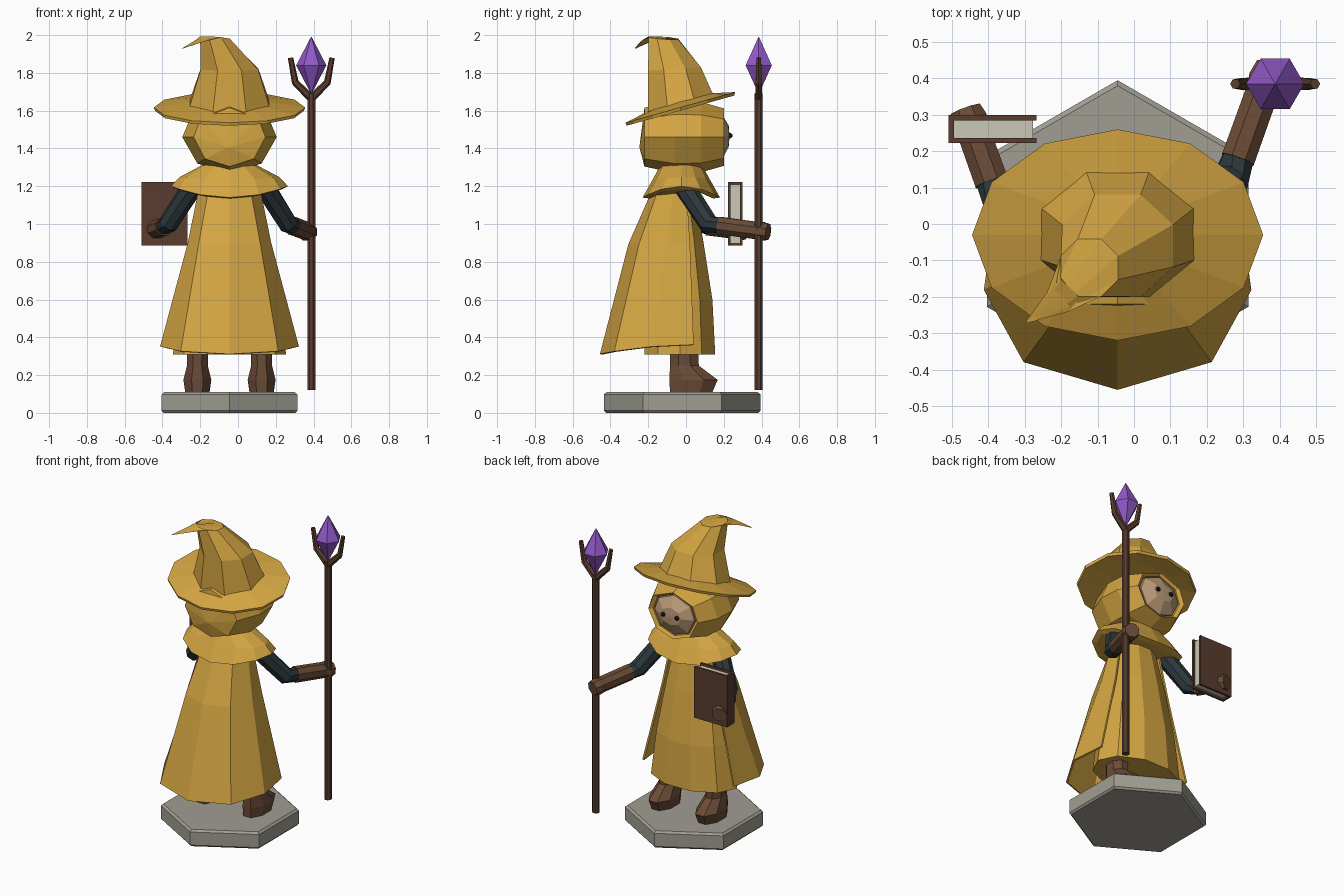
import bpy, bmesh
from math import sin, cos, pi
from mathutils import Vector

if "Cube" in bpy.data.objects:
    bpy.data.objects.remove(bpy.data.objects["Cube"], do_unlink=True)

CX = -0.045  # the figure's own centre line


def material(name, rgb):
    m = bpy.data.materials.new(name)
    m.use_nodes = True
    m.diffuse_color = (*rgb, 1)
    m.node_tree.nodes["Principled BSDF"].inputs["Base Color"].default_value = (*rgb, 1)
    return m


GOLD = material("gold cloth", (0.66, 0.38, 0.055))
STONE = material("grey stone", (0.35, 0.34, 0.29))
LEATHER = material("brown leather", (0.145, 0.069, 0.037))
WOOD = material("dark brown", (0.1, 0.046, 0.026))
SLEEVE = material("dark teal cloth", (0.026, 0.039, 0.045))
PURPLE = material("purple crystal", (0.29, 0.1, 0.58))
SKIN = material("skin", (0.5, 0.33, 0.19))
PAPER = material("paper", (0.6, 0.57, 0.48))
BLACK = material("black", (0.012, 0.012, 0.012))


def finish(name, bm, mat):
    bmesh.ops.recalc_face_normals(bm, faces=bm.faces[:])
    mesh = bpy.data.meshes.new(name)
    bm.to_mesh(mesh)
    bm.free()
    mesh.materials.append(mat)
    ob = bpy.data.objects.new(name, mesh)
    bpy.context.scene.collection.objects.link(ob)
    return ob


def loft(name, rings, mat, cyclic=True, caps=True, joined=False):
    """Skin a list of equal-length point rings."""
    bm = bmesh.new()
    vs = [[bm.verts.new(p) for p in r] for r in rings]
    n = len(vs[0])
    pairs = list(zip(vs, vs[1:])) + ([(vs[-1], vs[0])] if joined else [])
    for a, b in pairs:
        for i in range(n if cyclic else n - 1):
            j = (i + 1) % n
            bm.faces.new((a[i], a[j], b[j], b[i]))
    if caps:
        bm.faces.new(vs[0])
        bm.faces.new(vs[-1])
    return finish(name, bm, mat)


def ring(x, y, z, rx, ry, n=8, phase=0.0, tx=0.0, ty=0.0):
    """Horizontal polygon, optionally tilted along x and y."""
    pts = []
    for i in range(n):
        a = phase + 2 * pi * i / n
        dx, dy = rx * cos(a), ry * sin(a)
        pts.append((x + dx, y + dy, z + tx * dx + ty * dy))
    return pts


def tube(name, path, radii, mat, n=8):
    path = [Vector(p) for p in path]
    rings = []
    for i, p in enumerate(path):
        d = path[min(i + 1, len(path) - 1)] - path[max(i - 1, 0)]
        q = d.to_track_quat('Z', 'Y')
        rings.append([p + q @ Vector(v) for v in
                      ring(0, 0, 0, radii[i], radii[i], n, pi / n)])
    return loft(name, rings, mat)


def box(name, lo, hi, mat):
    rings = [[(lo[0], lo[1], z), (hi[0], lo[1], z), (hi[0], hi[1], z), (lo[0], hi[1], z)]
             for z in (lo[2], hi[2])]
    return loft(name, rings, mat)


# Hexagonal stand with bevelled rims
loft("stand", [ring(CX, -0.02, z, r, r, 6, pi / 2) for z, r in
               ((0, 0.403), (0.012, 0.415), (0.098, 0.415), (0.11, 0.4))], STONE)

# Boots: half width, heel y and toe y at each height
BOOT = ((0.11, 0.07, -0.085, 0.14), (0.175, 0.08, -0.088, 0.168),
        (0.25, 0.06, -0.085, 0.068), (0.45, 0.062, -0.085, 0.06))
for side, s in (("left", 1), ("right", -1)):
    loft(side + "_boot", [ring(CX + s * 0.17, (a + b) / 2, z, w, (b - a) / 2 * 1.08, 8, pi / 8)
                          for z, w, a, b in BOOT], LEATHER)

# Robe under the cape
ROBE = ((0.31, 0.3, -0.22, 0.155), (0.6, 0.26, -0.21, 0.14),
        (0.92, 0.2, -0.16, 0.09), (1.24, 0.13, -0.12, 0.03))
loft("robe", [ring(CX, (a + b) / 2, z, w, (b - a) / 2 * 1.05, 10, pi / 10 + pi / 2)
              for z, w, a, b in ROBE], GOLD)

# Cape, open at the chest: half profile mirrored across the centre line
CAPE = (((0.33, 0.04, 0.36), (0.362, -0.18, 0.35), (0.255, -0.375, 0.325), (0, -0.45, 0.31)),
        ((0.2, 0.02, 0.9), (0.215, -0.1, 0.9), (0.16, -0.245, 0.89), (0, -0.3, 0.89)),
        ((0.14, 0.0, 1.22), (0.15, -0.06, 1.22), (0.1, -0.13, 1.22), (0, -0.155, 1.22)))
rows = []
for half in CAPE:
    rows.append([(CX + x, y, z) for x, y, z in half] +
                [(CX - x, y, z) for x, y, z in reversed(half[:-1])])
cape = loft("cape", rows, GOLD, cyclic=False, caps=False)
mod = cape.modifiers.new("thickness", 'SOLIDIFY')
mod.thickness = 0.012
mod.offset = 0

# Shoulder collar, drooping at chest and back
collar = []
for z, rx, ry, droop in ((1.185, 0.28, 0.17, 0.05), (1.2, 0.31, 0.205, 0.06),
                         (1.248, 0.265, 0.15, 0.01), (1.33, 0.11, 0.1, 0)):
    collar.append([(x, y, h - droop * ((y + 0.025) / ry) ** 2)
                   for x, y, h in ring(CX, -0.025, z, rx, ry, 12)])
loft("collar", collar, GOLD)

# Hood: cross-section scaled along the depth of the head
SECTION = ((0, -0.19), (0.17, -0.14), (0.25, 0.0), (0.2, 0.12), (0, 0.19),
           (-0.2, 0.12), (-0.25, 0.0), (-0.17, -0.14))


def head_ring(y, sx, sz, z=1.46):
    return [(CX + x * sx, y, z + h * sz) for x, h in SECTION]


loft("hood", [head_ring(-0.245, 0.05, 0.05, 1.41), head_ring(-0.22, 0.76, 0.82),
              head_ring(-0.06, 1, 1), head_ring(0.08, 0.97, 0.98),
              head_ring(0.2, 0.72, 0.8), head_ring(0.185, 0.62, 0.72),
              head_ring(0.1, 0.6, 0.7)], GOLD)
loft("face", [head_ring(0.09, 0.6, 0.7), head_ring(0.185, 0.58, 0.68),
              head_ring(0.226, 0.3, 0.3, 1.465), head_ring(0.23, 0.05, 0.05, 1.465)], SKIN)
for side, s in (("left", 1), ("right", -1)):
    bm = bmesh.new()
    bmesh.ops.create_icosphere(bm, subdivisions=1, radius=0.016)
    bmesh.ops.translate(bm, verts=bm.verts[:], vec=(CX + s * 0.05, 0.232, 1.468))
    finish(side + "_eye", bm, BLACK)

# Hat: tilted brim and a crooked crown with a curled tip
loft("hat_brim", [ring(CX, -0.03, z, rx, ry, 12, 0, 0, 0.28) for z, rx, ry in
                  ((1.625, 0.19, 0.15), (1.6, 0.395, 0.285), (1.617, 0.4, 0.29),
                   (1.65, 0.19, 0.15))], GOLD, caps=False, joined=True)
loft("hat_crown", [
    ring(CX, -0.025, 1.625, 0.233, 0.19, 8, pi / 8, 0, 0.25),
    ring(CX, -0.06, 1.82, 0.165, 0.152, 8, pi / 8, 0, 0.05),
    ring(-0.122, -0.12, 1.985, 0.085, 0.085, 8, pi / 8, -0.08, -0.08),
    ring(-0.2, -0.205, 1.972, 0.043, 0.04, 8, pi / 8, 0.35, 0.35),
    ring(-0.293, -0.268, 1.93, 0.004, 0.004, 8, pi / 8)], GOLD)

# Arms: sleeve from shoulder past the elbow, then a long glove
ARMS = {"left": ((0.14, -0.01, 1.2), (0.265, 0.12, 1.0), (0.29, 0.19, 0.99), (0.378, 0.435, 0.957)),
        "right": ((-0.24, -0.01, 1.2), (-0.37, 0.075, 1.0), (-0.395, 0.125, 0.985), (-0.463, 0.315, 0.96))}
for side, (shoulder, elbow, wrist, hand) in ARMS.items():
    tube(side + "_sleeve", (shoulder, elbow, wrist), (0.056, 0.053, 0.045), SLEEVE)
    a, b = Vector(wrist), Vector(hand)
    tube(side + "_glove", (a.lerp(b, -0.05), a.lerp(b, 0.75), a.lerp(b, 0.85), b),
         (0.05, 0.049, 0.054, 0.046), LEATHER)

# Staff with a forked head
SX, SY = 0.388, 0.385
tube("staff", ((SX, SY, 0.12), (SX, SY, 1.69)), (0.023, 0.023), WOOD)
for side, s in (("left", 1), ("right", -1)):
    tube(side + "_prong", ((SX, SY, 1.665), (SX + s * 0.085, SY, 1.75),
                           (SX + s * 0.11, SY, 1.88)), (0.022, 0.019, 0.014), WOOD, 6)

# Crystal: two joined six-sided points
loft("crystal", [ring(SX, SY, z, r, r, 6) for z, r in
                 ((1.69, 0.002), (1.84, 0.08), (1.99, 0.002))], PURPLE)

# Book: pages between two covers and a spine
box("book_pages", (-0.497, 0.234, 0.898), (-0.278, 0.286, 1.208), PAPER)
for name, y in (("book_back_cover", 0.222), ("book_front_cover", 0.285)):
    box(name, (-0.51, y, 0.885), (-0.268, y + 0.014, 1.222), WOOD)
box("book_spine", (-0.51, 0.222, 0.885), (-0.495, 0.299, 1.222), WOOD)
